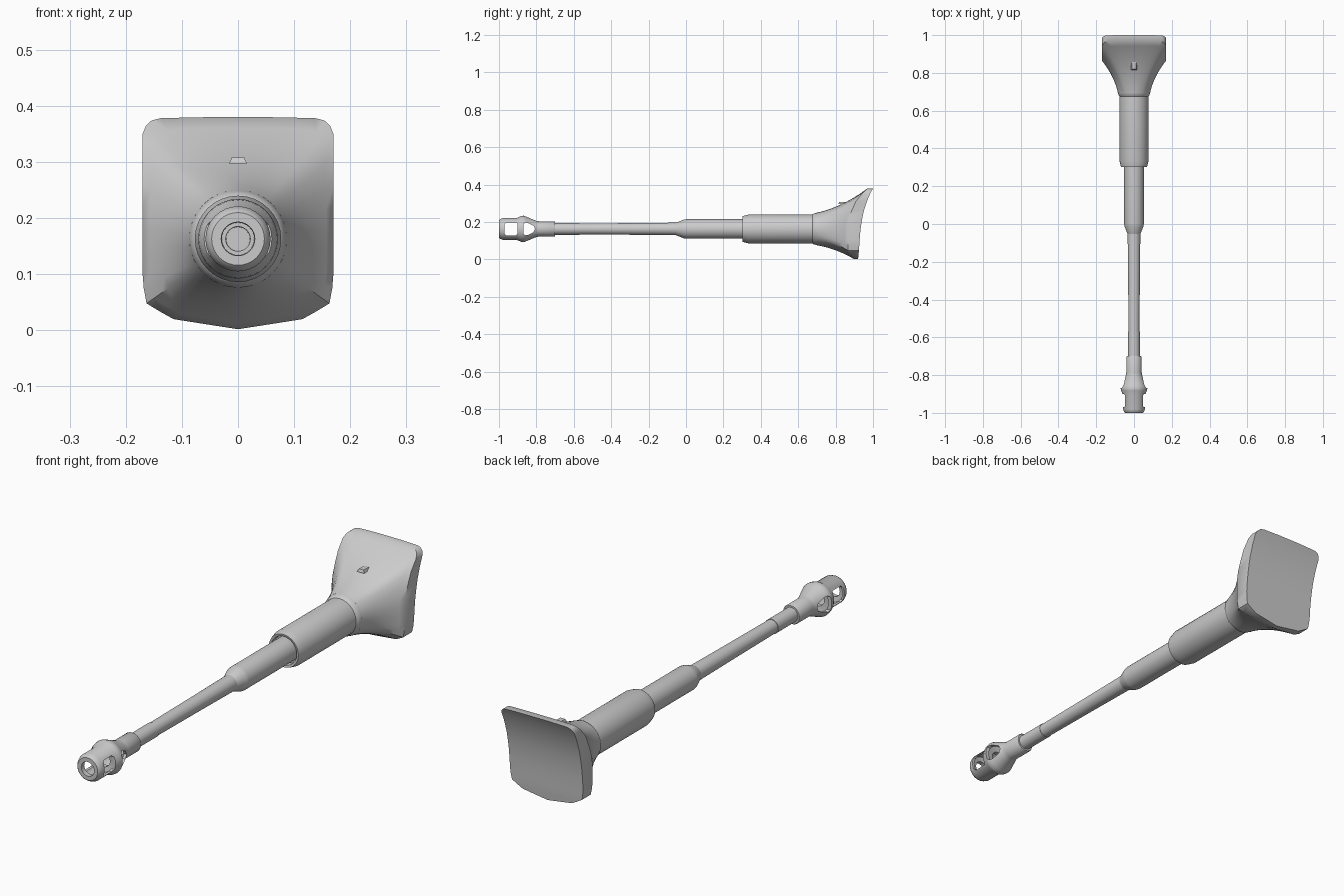
import bpy, bmesh, math

if "Cube" in bpy.data.objects:
    bpy.data.objects.remove(bpy.data.objects["Cube"])

AXIS = 0.163          # height of the barrel axis
SEG = 32

grey = bpy.data.materials.new("light_grey")
grey.diffuse_color = (0.6, 0.6, 0.6, 1)
grey.use_nodes = True
grey.node_tree.nodes["Principled BSDF"].inputs["Base Color"].default_value = grey.diffuse_color


def finish(bm, name, angle=35):
    bmesh.ops.remove_doubles(bm, verts=bm.verts, dist=1e-5)
    bmesh.ops.recalc_face_normals(bm, faces=bm.faces)
    me = bpy.data.meshes.new(name)
    bm.to_mesh(me)
    bm.free()
    me.materials.append(grey)
    ob = bpy.data.objects.new(name, me)
    bpy.context.collection.objects.link(ob)
    smooth(ob, angle)
    return ob


def select(ob):
    bpy.ops.object.select_all(action='DESELECT')
    ob.select_set(True)
    bpy.context.view_layer.objects.active = ob


def smooth(ob, angle):
    select(ob)
    bpy.ops.object.shade_smooth_by_angle(angle=math.radians(angle))


def bridge(bm, a, b):
    n = len(a)
    for i in range(n):
        j = (i + 1) % n
        bm.faces.new((a[i], a[j], b[j], b[i]))


def turned(name, profile, closed=False):
    """Revolve (y, radius) points about the barrel axis."""
    bm = bmesh.new()
    rings = []
    for y, r in profile:
        rings.append([bm.verts.new((r * math.cos(2 * math.pi * k / SEG), y,
                                    AXIS + r * math.sin(2 * math.pi * k / SEG)))
                      for k in range(SEG)])
    for a, b in zip(rings, rings[1:]):
        bridge(bm, a, b)
    if closed:
        bridge(bm, rings[-1], rings[0])
    else:
        bm.faces.new(rings[0])
        bm.faces.new(rings[-1])
    return finish(bm, name)


def side_cutter(name, outline):
    """Extrude a (y, z offset) outline right across x."""
    bm = bmesh.new()
    a = [bm.verts.new((-0.2, y, AXIS + z)) for y, z in outline]
    b = [bm.verts.new((0.2, y, AXIS + z)) for y, z in outline]
    bridge(bm, a, b)
    bm.faces.new(a)
    bm.faces.new(b)
    ob = finish(bm, name)
    ob.hide_render = True
    return ob


# Barrel with a recessed bore
turned("barrel", [(-0.62, 0.021), (-0.79, 0.022), (-0.79, 0.031), (-0.57, 0.031),
                  (-0.57, 0.029), (-0.30, 0.031), (-0.02, 0.034)])

# Stepped sleeves
turned("front_sleeve", [(-0.055, 0.033), (-0.045, 0.037), (-0.012, 0.050),
                        (0.0, 0.052), (0.33, 0.052)])
turned("rear_sleeve", [(0.325, 0.058), (0.305, 0.060), (0.303, 0.069),
                       (0.335, 0.077), (0.69, 0.077)])

# Hollow muzzle brake with two chambers
brake = turned("muzzle_brake", [
    (-1.0, 0.030), (-1.0, 0.047), (-0.995, 0.052), (-0.98, 0.058), (-0.905, 0.058),
    (-0.882, 0.069), (-0.868, 0.071), (-0.855, 0.066), (-0.80, 0.043), (-0.785, 0.041),
    (-0.705, 0.041), (-0.70, 0.038), (-0.70, 0.029), (-0.80, 0.029), (-0.86, 0.055),
    (-0.872, 0.055), (-0.876, 0.030), (-0.895, 0.030), (-0.90, 0.049), (-0.975, 0.049),
    (-0.98, 0.030)], closed=True)
square = [(-0.97, -0.026), (-0.962, -0.034), (-0.908, -0.034), (-0.90, -0.026),
          (-0.90, 0.026), (-0.908, 0.034), (-0.962, 0.034), (-0.97, 0.026)]
drop = [(-0.868, -0.028), (-0.86, -0.034), (-0.845, -0.032), (-0.815, -0.017),
        (-0.807, 0.0), (-0.815, 0.017), (-0.845, 0.032), (-0.86, 0.034), (-0.868, 0.028)]
for label, outline in (("front_port_cutter", square), ("rear_port_cutter", drop)):
    cutter = side_cutter(label, outline)
    select(brake)
    mod = brake.modifiers.new("port", 'BOOLEAN')
    mod.operation = 'DIFFERENCE'
    mod.solver = 'EXACT'
    mod.object = cutter
    bpy.ops.object.modifier_apply(modifier=mod.name)
    bpy.data.objects.remove(cutter)
smooth(brake, 35)

# Collar where the mantlet meets the sleeve
turned("mantlet_collar", [(0.675, 0.076), (0.68, 0.081), (0.70, 0.087), (0.73, 0.088)])


def interp(table, v):
    for (a, fa), (b, fb) in zip(table, table[1:]):
        if v <= b:
            return fa + (fb - fa) * max(0, (v - a)) / (b - a)
    return table[-1][1]


# Mantlet: a round neck flaring into a shield-shaped plate
half = [(0, 0.002), (0.058, 0.011), (0.115, 0.02), (0.140, 0.034), (0.163, 0.048),
        (0.168, 0.075), (0.17, 0.10), (0.17, 0.14), (0.17, 0.18), (0.17, 0.22),
        (0.17, 0.26), (0.17, 0.31), (0.17, 0.35), (0.164, 0.365), (0.154, 0.374),
        (0.138, 0.378), (0.10, 0.379), (0.05, 0.38), (0, 0.38)]
shield = half + [(-x, z) for x, z in reversed(half[1:-1])]
rim_y = [(0, 0.90), (0.05, 0.865), (0.20, 0.865), (0.30, 0.90), (0.35, 0.94), (0.38, 0.97)]
rear_y = [(0, 0.92), (0.05, 0.925), (0.13, 0.93), (0.20, 0.938), (0.26, 0.951),
          (0.31, 0.967), (0.35, 0.984), (0.38, 1.0)]
bm = bmesh.new()
rings = []
STEPS = 10
for s in range(STEPS + 1):
    t = s / STEPS
    ring = []
    for x, z in shield:
        ang = math.atan2(z - AXIS, x)
        reach = math.hypot(x, z - AXIS)
        r = 0.087 + (reach - 0.087) * (0.45 * t + 0.55 * t * t)
        y = 0.70 + (interp(rim_y, z) - 0.70) * t
        ring.append(bm.verts.new((r * math.cos(ang), y, AXIS + r * math.sin(ang))))
    rings.append(ring)
rings.append([bm.verts.new((x, interp(rear_y, z), z)) for x, z in shield])
for a, b in zip(rings, rings[1:]):
    bridge(bm, a, b)
# Concave rear face, spanned straight across in x
last, n = rings[-1], len(shield)
for i in range(len(half) - 1):
    corners = [last[i], last[i + 1], last[(n - i - 1) % n], last[(n - i) % n]]
    bm.faces.new(list(dict.fromkeys(corners)))
bm.faces.new(rings[0])
finish(bm, "mantlet", 40)

# Small sight port above the barrel
bm = bmesh.new()
front = [bm.verts.new((x, y, z)) for x, y, z in
         ((-0.016, 0.815, 0.297), (0.016, 0.815, 0.297), (0.011, 0.82, 0.308), (-0.011, 0.82, 0.308))]
back = [bm.verts.new((v.co.x, 0.86, v.co.z)) for v in front]
bridge(bm, front, back)
bm.faces.new(front)
bm.faces.new(back)
finish(bm, "sight_port")
